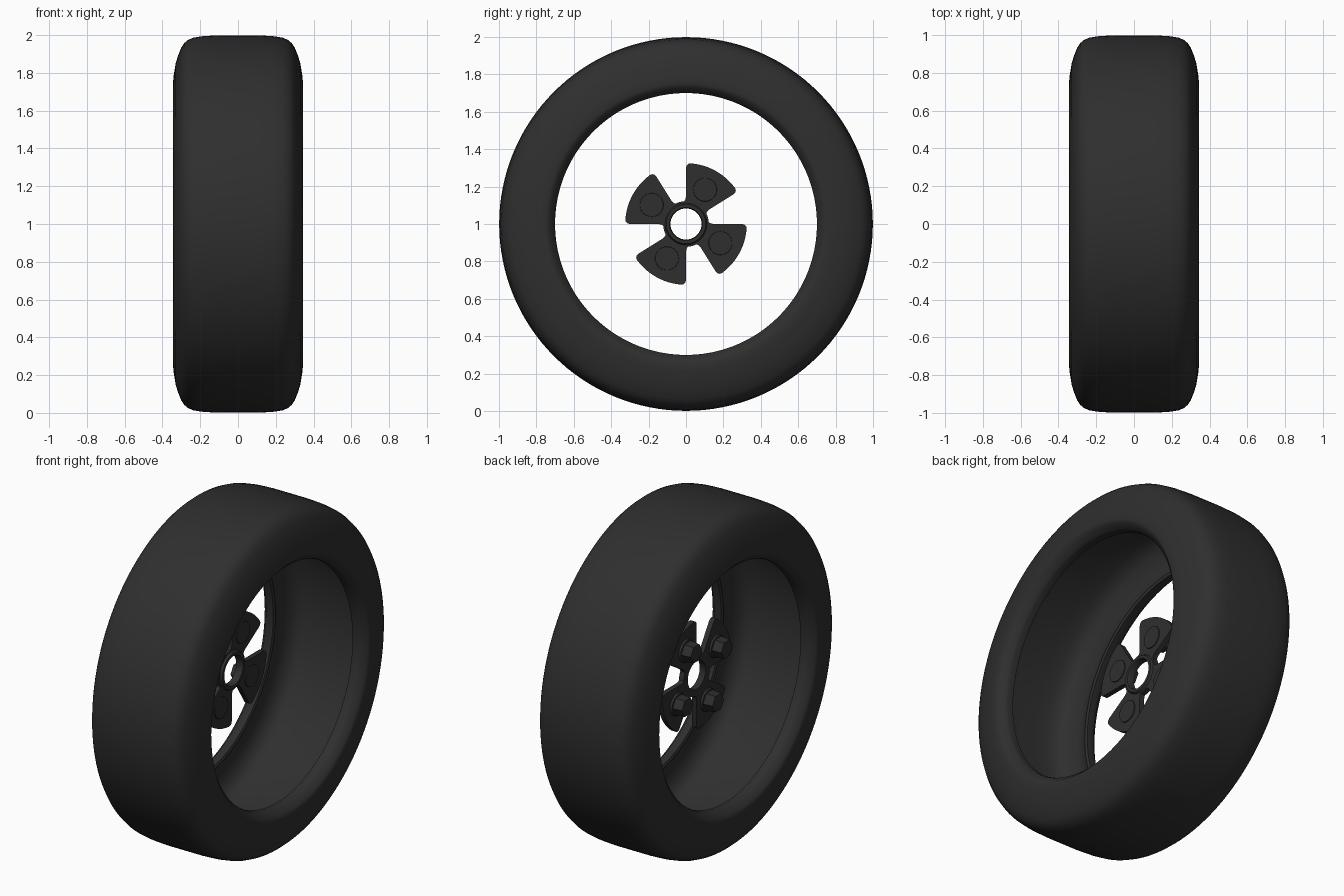
import bpy, bmesh
from math import sin, cos, radians, pi
from mathutils import Matrix

if "Cube" in bpy.data.objects:
    bpy.data.objects.remove(bpy.data.objects["Cube"])

CZ = 1.0  # axle height


def finish(name, bm, angle=35):
    bmesh.ops.recalc_face_normals(bm, faces=bm.faces)
    me = bpy.data.meshes.new(name)
    bm.to_mesh(me)
    bm.free()
    ob = bpy.data.objects.new(name, me)
    bpy.context.collection.objects.link(ob)
    mat = bpy.data.materials.get("dark_rubber")
    if not mat:
        mat = bpy.data.materials.new("dark_rubber")
        mat.diffuse_color = (0.028, 0.028, 0.028, 1)
        mat.use_nodes = True
        mat.node_tree.nodes["Principled BSDF"].inputs["Base Color"].default_value = mat.diffuse_color
    me.materials.append(mat)
    bpy.ops.object.select_all(action='DESELECT')
    ob.select_set(True)
    bpy.context.view_layer.objects.active = ob
    bpy.ops.object.shade_smooth_by_angle(angle=radians(angle))
    return ob


def lathe(name, profile, segs):
    """Revolve a closed (x, radius) profile around the x axle."""
    bm = bmesh.new()
    rings = []
    for i in range(segs):
        a = 2 * pi * i / segs
        rings.append([bm.verts.new((x, r * cos(a), CZ + r * sin(a))) for x, r in profile])
    n = len(profile)
    for i in range(segs):
        p, q = rings[i], rings[(i + 1) % segs]
        for j in range(n):
            k = (j + 1) % n
            bm.faces.new((p[j], p[k], q[k], q[j]))
    return finish(name, bm)


# Tyre: half section from crown over sidewall and bead to the hollow inside
half_out = [(0.10, 0.999), (0.18, 0.995), (0.235, 0.987), (0.265, 0.974), (0.285, 0.957),
            (0.30, 0.935), (0.318, 0.89), (0.33, 0.85), (0.34, 0.79), (0.344, 0.75),
            (0.338, 0.733), (0.325, 0.722), (0.31, 0.705), (0.295, 0.70), (0.26, 0.70)]
half_in = [(0.255, 0.715), (0.275, 0.75), (0.28, 0.80), (0.27, 0.85), (0.25, 0.89),
           (0.22, 0.915), (0.17, 0.928), (0.08, 0.932)]
half = half_out + half_in
lathe("tyre", half + [(-x, r) for x, r in reversed(half)], 128)

# Hub ring
X0, X1 = -0.07, -0.04
lathe("hub_ring", [(X0, 0.122), (X1, 0.122), (X1, 0.112), (X1 + 0.012, 0.105),
                   (X1 + 0.012, 0.088), (X1, 0.083), (X0, 0.083)], 64)

# Four fan-shaped hub blades with filleted roots and rounded tips
edge = [(-8, 0.10), (-8, 0.118), (-4, 0.123), (-1.5, 0.132), (0, 0.15),
        (0, 0.30), (0.8, 0.314), (2.2, 0.322), (4, 0.325)]
arc = [(4 + 50 * i / 12, 0.325) for i in range(1, 12)]
root = [(50 - 42 * i / 6, 0.10) for i in range(7)]
outline = edge + arc + [(58 - a, r) for a, r in reversed(edge)] + root
for b in range(4):
    start = 32 + 90 * b
    bm = bmesh.new()
    f = bm.faces.new([bm.verts.new((X0, r * cos(radians(start + a)), CZ + r * sin(radians(start + a))))
                      for a, r in outline])
    ext = bmesh.ops.extrude_face_region(bm, geom=[f])
    for v in ext["geom"]:
        if isinstance(v, bmesh.types.BMVert):
            v.co.x = X1
    finish(f"hub_blade_{b + 1}", bm)

    # Wheel nut on the back, flat bolt head on the other face
    y, z = 0.21 * cos(radians(start + 29)), CZ + 0.21 * sin(radians(start + 29))
    for name, segs, r_in, r_out, xa, xb in (("nut_flange", 32, 0.068, 0.064, X0 + 0.005, X0 - 0.012),
                                            ("wheel_nut", 6, 0.06, 0.054, X0, X0 - 0.07),
                                            ("bolt_head", 32, 0.065, 0.062, X1 - 0.005, X1 + 0.005)):
        bm = bmesh.new()
        d = abs(xb - xa)
        turn = Matrix.Rotation(pi / 2 if xb > xa else -pi / 2, 4, 'Y')
        bmesh.ops.create_cone(bm, cap_ends=True, segments=segs, radius1=r_in, radius2=r_out, depth=d,
                              matrix=Matrix.Translation(((xa + xb) / 2, y, z)) @ turn)
        finish(f"{name}_{b + 1}", bm)
